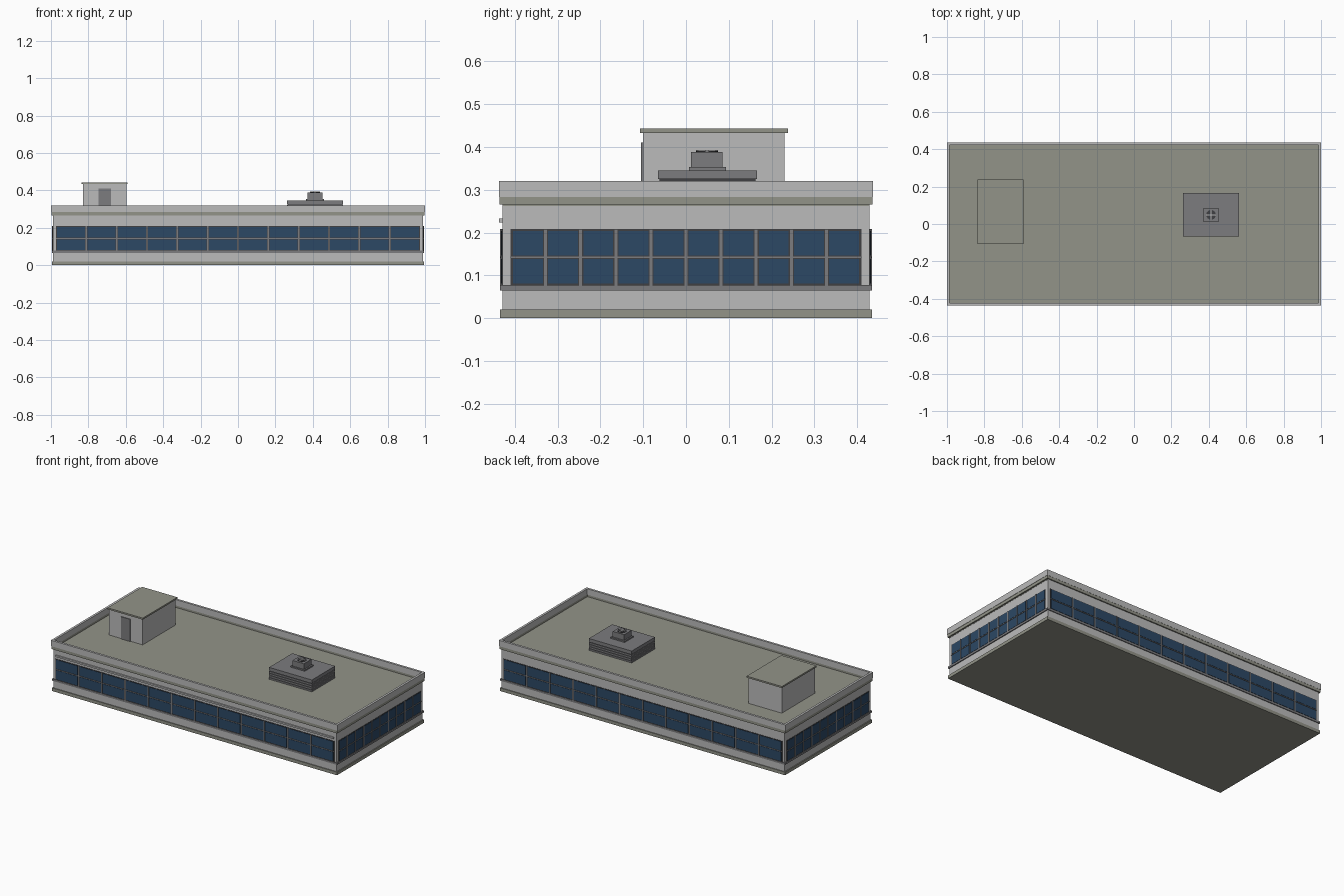
import bpy, bmesh
from mathutils import Matrix, Vector

if "Cube" in bpy.data.objects:
    bpy.data.objects.remove(bpy.data.objects["Cube"])


def mat(name, r, g, b):
    m = bpy.data.materials.new(name)
    m.diffuse_color = (r, g, b, 1)
    m.use_nodes = True
    m.node_tree.nodes["Principled BSDF"].inputs["Base Color"].default_value = m.diffuse_color
    return m


WALL = mat("wall_grey", 0.5, 0.5, 0.5)
ROOF = mat("roof_grey", 0.29, 0.295, 0.25)
METAL = mat("metal_grey", 0.2, 0.2, 0.21)
DARK = mat("dark_frame", 0.05, 0.05, 0.055)
GLASS = mat("blue_glass", 0.025, 0.065, 0.13)


def boxes(name, spans, material, matrix=Matrix()):
    """One object made of boxes, each (x0, x1, y0, y1, z0, z1)."""
    bm = bmesh.new()
    for x0, x1, y0, y1, z0, z1 in spans:
        centre = Vector(((x0 + x1) / 2, (y0 + y1) / 2, (z0 + z1) / 2))
        size = Matrix.Diagonal((x1 - x0, y1 - y0, z1 - z0, 1))
        bmesh.ops.create_cube(bm, size=1, matrix=matrix @ Matrix.Translation(centre) @ size)
    mesh = bpy.data.meshes.new(name)
    bm.to_mesh(mesh)
    bm.free()
    mesh.materials.append(material)
    ob = bpy.data.objects.new(name, mesh)
    bpy.context.collection.objects.link(ob)
    return ob


def ring(hx, hy, t, z0, z1):
    """Four boxes forming a rectangular band of thickness t."""
    return [(-hx, hx, -hy, -hy + t, z0, z1), (-hx, hx, hy - t, hy, z0, z1),
            (-hx, -hx + t, -hy + t, hy - t, z0, z1), (hx - t, hx, -hy + t, hy - t, z0, z1)]


HX, HY = 0.989, 0.429
DECK = 0.27

# Main volume, plinth, sill, roof and parapet
boxes("main_walls", [(-HX, HX, -HY, HY, 0.01, 0.266)], WALL)
boxes("plinth", [(-0.995, 0.995, -0.434, 0.434, 0, 0.02)], ROOF)
boxes("window_sill", ring(0.995, 0.434, 0.02, 0.065, 0.077), METAL)
boxes("roof_deck", [(-0.99, 0.99, -0.428, 0.428, 0.262, DECK)], ROOF)
boxes("cornice_band", ring(0.998, 0.436, 0.012, 0.265, 0.283), ROOF)
boxes("parapet", ring(1.0, 0.437, 0.014, 0.283, 0.32), WALL)
boxes("front_ledge", [(-0.97, 0.97, -0.437, -HY, 0.223, 0.233)], WALL)


# Window bands: built facing -y, then turned to each side
def window_band(side, half, count, dist, turns):
    rot = Matrix.Rotation(turns * 1.5707963268, 4, 'Z') @ Matrix.Translation((0, -dist, 0))
    z0, z1 = 0.077, 0.208
    zm, pitch, bar, gap = (z0 + z1) / 2, 2 * half / count, 0.0035, 0.006
    boxes(side + "_window_frame", [(-half, half, -0.002, 0.002, z0, z1)], DARK, rot)
    panes = []
    for i in range(count):
        x = -half + i * pitch
        for a, b in ((z0, zm), (zm, z1)):
            panes.append((x + gap, x + pitch - gap, -0.0035, 0, a + gap * 0.7, b - gap * 0.7))
    boxes(side + "_window_panes", panes, GLASS, rot)
    bars = [(-half + i * pitch - bar, -half + i * pitch + bar, -0.005, 0, z0, z1)
            for i in range(1, count)]
    bars.append((-half, half, -0.0045, 0, zm - 0.002, zm + 0.002))
    boxes(side + "_window_mullions", bars, METAL, rot)


window_band("front", 0.973, 12, HY, 0)
window_band("right", 0.41, 10, HX, 1)
window_band("back", 0.973, 12, HY, 2)
window_band("left", 0.41, 10, HX, 3)

# Stair house on the roof
boxes("stair_house", [(-0.83, -0.596, -0.10, 0.23, DECK, 0.433)], WALL)
boxes("stair_house_roof", [(-0.836, -0.59, -0.107, 0.238, 0.433, 0.443)], ROOF)
boxes("stair_house_door", [(-0.745, -0.68, -0.105, -0.095, DECK, 0.41)], METAL)

# Ventilation unit: core with louvre slats, lid and cowl
X0, X1, Y0, Y1 = 0.263, 0.562, -0.066, 0.166
e = 0.004
boxes("vent_core", [(X0 + e, X1 - e, Y0 + e, Y1 - e, DECK, 0.33)], DARK)
boxes("vent_louvres", [(X0, X1, Y0, Y1, DECK + i * 0.0135, DECK + i * 0.0135 + 0.010)
                       for i in range(4)], METAL)
boxes("vent_lid", [(X0, X1, Y0, Y1, 0.325, 0.345)], METAL)
boxes("vent_collar", [(0.363, 0.461, 0.007, 0.094, 0.345, 0.353)], METAL)
boxes("vent_cowl", [(0.372, 0.452, 0.012, 0.085, 0.353, 0.388)], METAL)

# Fan on top of the cowl
bpy.ops.mesh.primitive_cylinder_add(vertices=16, radius=0.026, depth=0.003,
                                    location=(0.412, 0.049, 0.3895))
fan = bpy.context.object
fan.name = "fan_disc"
fan.data.materials.append(DARK)
boxes("fan_blades", [(0.386, 0.438, 0.046, 0.052, 0.389, 0.393),
                     (0.409, 0.415, 0.023, 0.075, 0.389, 0.3925)], WALL)
